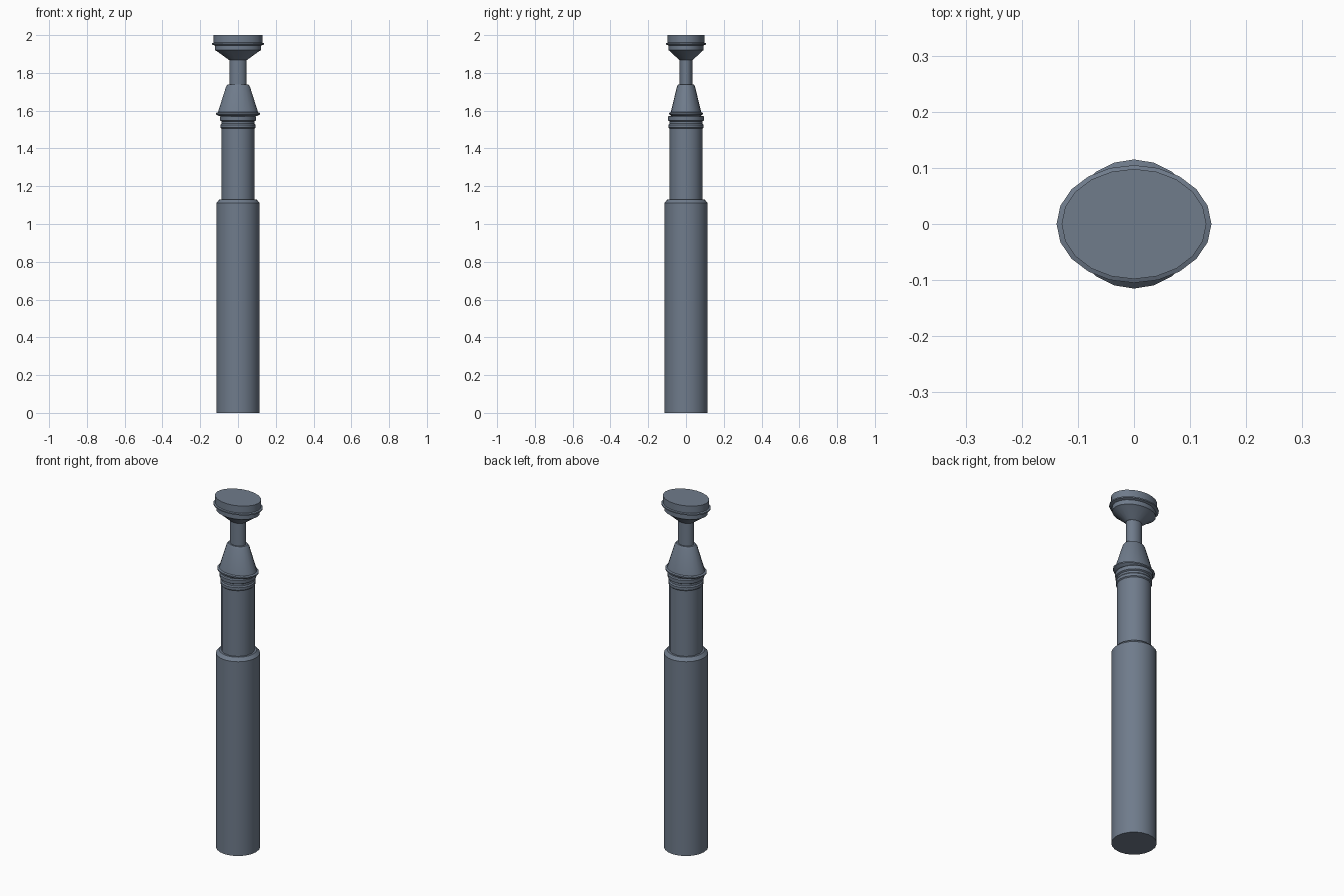
import bpy, bmesh, math

if "Cube" in bpy.data.objects:
    bpy.data.objects.remove(bpy.data.objects["Cube"])

SIDES = 20
OVAL = 0.76  # depth / width ratio of the upper parts

# Dark blue-grey metal
metal = bpy.data.materials.new("dark_metal")
metal.diffuse_color = (0.16, 0.20, 0.26, 1)
metal.use_nodes = True
metal.node_tree.nodes["Principled BSDF"].inputs["Base Color"].default_value = metal.diffuse_color


def lathe(name, profile, y_scale=1.0):
    """Closed turned solid from (radius, z) points, optionally oval."""
    bm = bmesh.new()
    rings = []
    for r, z in profile:
        rings.append([bm.verts.new((r * math.cos(2 * math.pi * i / SIDES),
                                    r * y_scale * math.sin(2 * math.pi * i / SIDES), z))
                      for i in range(SIDES)])
    for a, b in zip(rings, rings[1:]):
        for i in range(SIDES):
            j = (i + 1) % SIDES
            bm.faces.new((a[i], a[j], b[j], b[i]))
    bm.faces.new(rings[0][::-1])
    bm.faces.new(rings[-1])
    mesh = bpy.data.meshes.new(name)
    bm.to_mesh(mesh)
    bm.free()
    mesh.materials.append(metal)
    obj = bpy.data.objects.new(name, mesh)
    bpy.context.collection.objects.link(obj)
    bpy.ops.object.select_all(action='DESELECT')
    obj.select_set(True)
    bpy.context.view_layer.objects.active = obj
    bpy.ops.object.shade_smooth_by_angle(angle=math.radians(30))
    return obj


# Thick grip with a chamfered shoulder
lathe("handle", [(0.115, 0), (0.115, 1.112), (0.098, 1.13), (0.087, 1.13)])

# Round shaft with its two rings
lathe("shaft", [(0.087, 1.12), (0.087, 1.57)])
lathe("lower_ring", [(0.087, 1.505), (0.092, 1.51), (0.092, 1.525), (0.087, 1.532)])
lathe("collar", [(0.087, 1.543), (0.095, 1.548), (0.096, 1.568), (0.09, 1.573)])

# Oval tapered socket with a thin flange
lathe("socket", [(0.1, 1.571), (0.117, 1.581), (0.117, 1.588), (0.106, 1.592),
                 (0.063, 1.728), (0.055, 1.738)], OVAL)

# Oval neck
lathe("neck", [(0.044, 1.73), (0.044, 1.875)], OVAL)

# Oval head: flared underside, lower band, thin ridge, top disc
lathe("head", [(0.044, 1.867), (0.05, 1.87), (0.112, 1.915), (0.122, 1.92),
               (0.122, 1.945), (0.138, 1.95), (0.138, 1.957), (0.129, 1.96),
               (0.129, 2.0)], OVAL)
